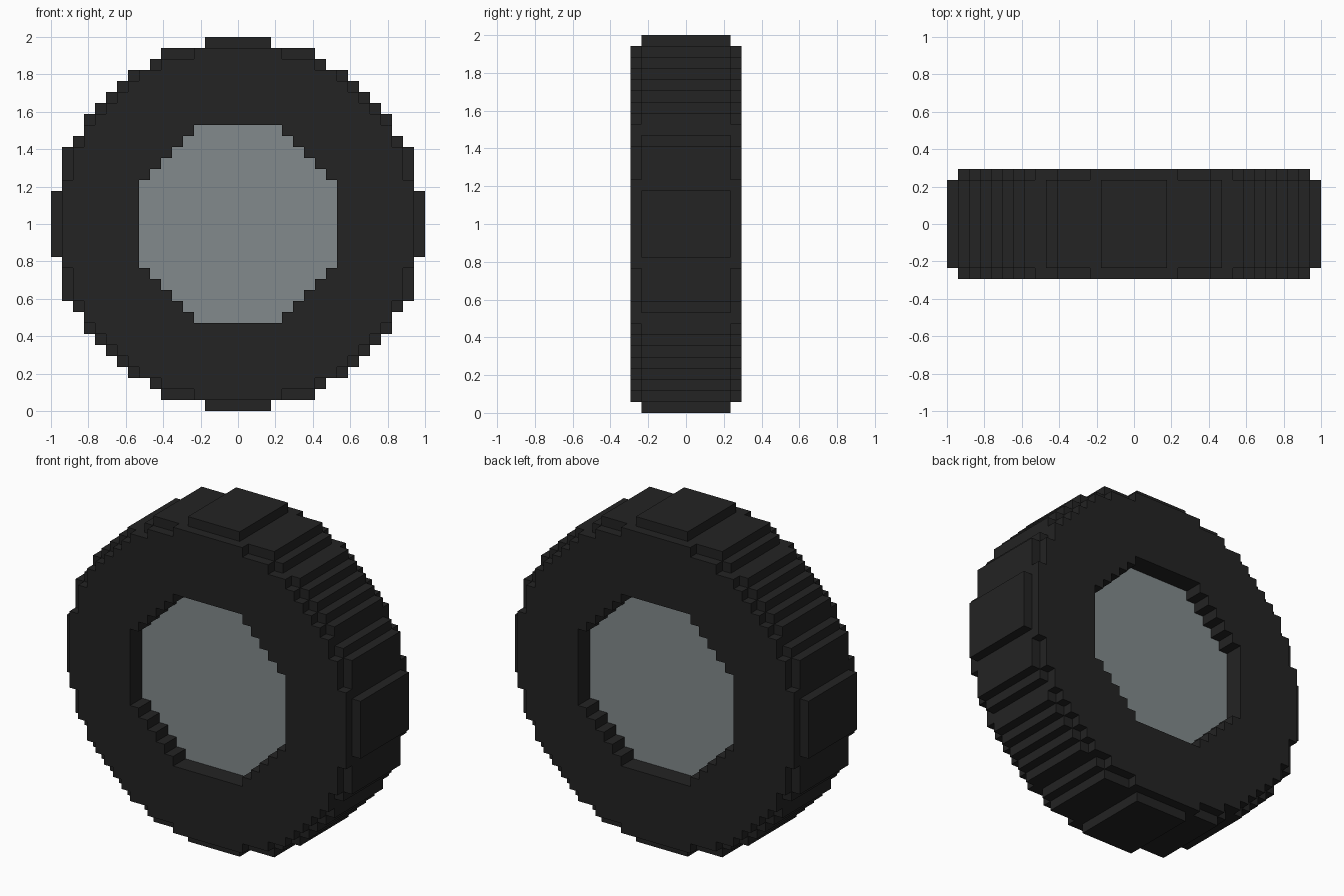
import bpy, bmesh, math
from mathutils import Vector

if "Cube" in bpy.data.objects:
    bpy.data.objects.remove(bpy.data.objects["Cube"])

U = 1 / 17  # one block of the stepped grid

# Stepped quarter outlines: (half width, half height) corners, in blocks
TREAD = [(3, 17), (7, 16), (8, 15), (10, 14), (11, 13), (12, 12),
         (13, 11), (14, 10), (15, 8), (16, 7), (17, 3)]
SHOULDER = [(4, 16), (7, 15), (9, 14), (10, 13), (11, 12),
            (12, 11), (13, 10), (14, 9), (15, 7), (16, 4)]
HUB = [(4, 9), (5, 8), (6, 7), (7, 6), (8, 5), (9, 4)]


def inside(steps, x, z):
    return any(abs(x) < w and abs(z) < h for w, h in steps)


def in_tyre(x, y, z):
    outline = TREAD if abs(y) < 4 else SHOULDER
    return abs(y) < 5 and inside(outline, x, z) and not inside(HUB, x, z)


def in_hub(x, y, z):
    return abs(y) < 3 and inside(HUB, x, z)


def material(name, rgb):
    m = bpy.data.materials.new(name)
    m.diffuse_color = (*rgb, 1)
    m.use_nodes = True
    m.node_tree.nodes["Principled BSDF"].inputs["Base Color"].default_value = m.diffuse_color
    return m


def stepped_solid(name, rule, mat):
    """Skin the blocks chosen by rule, then merge flat areas."""
    bm = bmesh.new()
    axes = [Vector(a) for a in ((1, 0, 0), (0, 1, 0), (0, 0, 1))]
    for i in range(-17, 17):
        for j in range(-5, 5):
            for k in range(-17, 17):
                c = Vector((i + .5, j + .5, k + .5))
                if not rule(*c):
                    continue
                for a in range(3):
                    for s in (-1, 1):
                        n = axes[a] * s
                        if rule(*(c + n)):
                            continue
                        p, q = axes[(a + 1) % 3] * s, axes[(a + 2) % 3]
                        corners = ((-1, -1), (1, -1), (1, 1), (-1, 1))
                        bm.faces.new([bm.verts.new((c + (n + p * d + q * e) / 2) * U)
                                      for d, e in corners])
    bmesh.ops.remove_doubles(bm, verts=bm.verts, dist=U / 100)
    bmesh.ops.dissolve_limit(bm, angle_limit=math.radians(1),
                             verts=bm.verts, edges=bm.edges)
    bmesh.ops.translate(bm, verts=bm.verts, vec=(0, 0, 1))
    me = bpy.data.meshes.new(name)
    bm.to_mesh(me)
    bm.free()
    me.materials.append(mat)
    ob = bpy.data.objects.new(name, me)
    bpy.context.collection.objects.link(ob)


# Rubber ring with raised tread, and the recessed hub disc
stepped_solid("tyre", in_tyre, material("black rubber", (0.0168, 0.0168, 0.0168)))
stepped_solid("hub", in_hub, material("grey metal", (0.223, 0.254, 0.262)))
